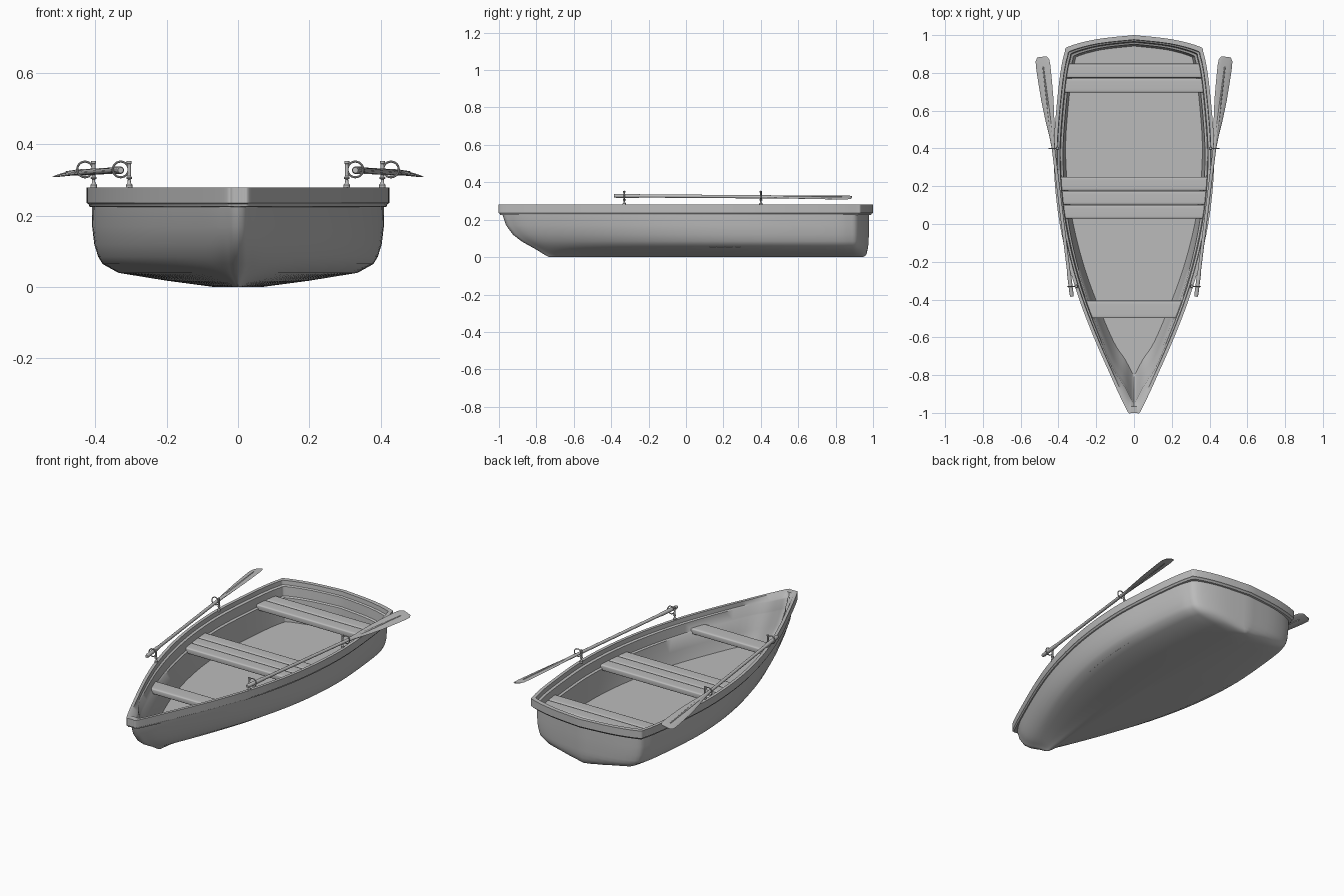
import bpy, bmesh, math
from mathutils import Vector

cube = bpy.data.objects.get("Cube")
if cube:
    bpy.data.objects.remove(cube, do_unlink=True)

grey = bpy.data.materials.new("plain_grey")
grey.use_nodes = True
COLOUR = (0.5, 0.5, 0.5, 1)
grey.diffuse_color = COLOUR
grey.node_tree.nodes["Principled BSDF"].inputs["Base Color"].default_value = COLOUR


def finish(name, bm, angle=40):
    bmesh.ops.recalc_face_normals(bm, faces=bm.faces)
    mesh = bpy.data.meshes.new(name)
    bm.to_mesh(mesh)
    bm.free()
    obj = bpy.data.objects.new(name, mesh)
    bpy.context.collection.objects.link(obj)
    mesh.materials.append(grey)
    bpy.ops.object.select_all(action='DESELECT')
    obj.select_set(True)
    bpy.context.view_layer.objects.active = obj
    bpy.ops.object.shade_smooth_by_angle(angle=math.radians(angle))


def loft(bm, rings):
    """Skin a row of closed rings and cap both ends."""
    loops = [[bm.verts.new(p) for p in ring] for ring in rings]
    n = len(loops[0])
    for a, b in zip(loops, loops[1:]):
        for i in range(n):
            j = (i + 1) % n
            bm.faces.new((a[i], a[j], b[j], b[i]))
    bm.faces.new(loops[0])
    bm.faces.new(loops[-1])


def smooth_path(points, steps=4):
    """Catmull-Rom curve through the points."""
    p = [Vector(q) for q in points]
    p = [p[0]] + p + [p[-1]]
    out = []
    for a, b, c, d in zip(p, p[1:], p[2:], p[3:]):
        for k in range(steps):
            t = k / steps
            out.append(0.5 * (2 * b + (c - a) * t + (2 * a - 5 * b + 4 * c - d) * t * t
                              + (3 * b - a - 3 * c + d) * t ** 3))
    return out + [p[-1]]


# Plan outlines of one half of the boat: half width, y, from bow to stern
BEAM = 0.425
blunt_bow = [(0, -1), (.015, -1), (.032, -.996), (.075, -.91)]
round_bow = [(0, -1), (.018, -.992), (.036, -.967), (.072, -.91)]
sharp_bow = [(0, -1), (.012, -.985), (.028, -.955), (.058, -.9)]
sides = [(.125, -.8), (.213, -.6), (.29, -.4), (.35, -.2), (.393, 0),
         (.418, .2), (.425, .4), (.412, .6), (.39, .8)]
square_stern = [(.367, .91), (.345, .94), (.2, .978), (0, 1)]
round_stern = [(.369, .89), (.335, .94), (.2, .98), (0, 1)]
rim_plan = smooth_path(blunt_bow + sides + square_stern)
hull_plan = smooth_path(round_bow + sides + round_stern)
inner_plan = smooth_path(sharp_bow + sides + square_stern)


def half_outline(plan, bow, stern, width):
    return [(p.x * width / BEAM, bow + (p.y + 1) / 2 * (stern - bow)) for p in plan]


def level_ring(plan, z, bow, stern, width):
    half = half_outline(plan, bow, stern, width)
    return [(x, y, z) for x, y in half] + [(-x, y, z) for x, y in reversed(half[1:-1])]


# Hull shell: floor, stepped inner wall, over the rim, down to the keel
inside = [(.055, -.80, .942, .362), (.12, -.885, .947, .369), (.192, -.93, .952, .376),
          (.197, -.935, .962, .388), (.25, -.95, .966, .392), (.255, -.96, .974, .405)]
rim = [(.28, -.965, .976, .407), (.28, -1, 1, .425), (.236, -1, 1, .425),
       (.233, -.992, .993, .419), (.226, -.99, .99, .417)]
outside = [(.224, -.98, .979, .41), (.17, -.962, .979, .409), (.12, -.925, .978, .403),
           (.085, -.88, .976, .392), (.065, -.845, .975, .38), (.04, -.80, .971, .335),
           (.018, -.765, .966, .20), (.006, -.745, .958, .11), (0, -.73, .945, .065)]
bm = bmesh.new()
loft(bm, [level_ring(plan, *level)
          for plan, group in ((inner_plan, inside), (rim_plan, rim), (hull_plan, outside))
          for level in group])
finish("hull", bm, 50)


# Seats: planks with eased edges whose ends follow the inner wall
wall = half_outline(inner_plan, *inside[3][1:])


def wall_x(y):
    for (xa, ya), (xb, yb) in zip(wall, wall[1:]):
        if ya <= y <= yb:
            return xa + (xb - xa) * (y - ya) / (yb - ya) + 0.004
    return 0


def slat(bm, front, back, top=.213, thick=.034):
    mid, half = (front + back) / 2, (back - front) / 2 - .001
    section = []
    for i in range(24):
        a = math.tau * (i + .5) / 24
        c, s = math.cos(a), math.sin(a)
        section.append((mid + half * math.copysign(abs(c) ** .3, c),
                        top - thick / 2 + thick / 2 * math.copysign(abs(s) ** .3, s)))
    loft(bm, [[(side * wall_x(y), y, z) for y, z in section] for side in (-1, 1)])


for name, front, back, count in [("front_seat", -.5, -.405, 1),
                                 ("middle_seat", .028, .25, 3),
                                 ("rear_seat", .695, .85, 2)]:
    bm = bmesh.new()
    step = (back - front) / count
    for k in range(count):
        slat(bm, front + k * step, front + (k + 1) * step)
    finish(name, bm)


# Oars: elliptical rings along a straight line, flattening into a tilted blade
HANDLE, TIP = Vector((.329, -.385, .328)), Vector((.487, .885, .319))
AXIS = (TIP - HANDLE).normalized()
ACROSS = Vector((1, -AXIS.x, -.28)).normalized()
UP = ACROSS.cross(AXIS).normalized()


def oar_rings(stations, side, count=12):
    rings = []
    for t, wide, deep in stations:
        centre = HANDLE.lerp(TIP, t)
        ring = []
        for i in range(count):
            a = math.tau * i / count
            p = centre + ACROSS * wide * math.cos(a) + UP * deep * math.sin(a)
            ring.append((p.x * side, p.y, p.z))
        rings.append(ring)
    return rings


blade = [(0, .008, .008), (.01, .011, .011), (.1, .011, .011), (.11, .009, .009),
         (.62, .009, .009), (.67, .014, .008), (.74, .025, .005), (.82, .034, .004),
         (.9, .038, .004), (.96, .040, .003), (.985, .038, .003), (1, .026, .002)]
rib = [(.6, .009, .009), (.75, .007, .009), (.96, .004, .006)]
for label, side in (("left", 1), ("right", -1)):
    bm = bmesh.new()
    loft(bm, oar_rings(blade, side))
    loft(bm, oar_rings(rib, side))
    finish(label + "_oar", bm)


# Oar locks: turned post on the rim with a ring around the oar
def oar_lock(bm, x, y, side):
    def circle(r, z):
        return [(side * x + r * math.cos(math.tau * i / 12),
                 y + r * math.sin(math.tau * i / 12), z) for i in range(12)]
    profile = [(.009, .275), (.009, .287), (.005, .291), (.004, .302), (.008, .304),
               (.008, .308), (.005, .311), (.005, .345), (.007, .347), (.007, .353)]
    loft(bm, [circle(r, z) for r, z in profile])
    major, minor, n, m = .022, .003, 24, 8
    grid = []
    for i in range(n):
        a = math.tau * i / n
        row = []
        for j in range(m):
            b = math.tau * j / m
            r = major + minor * math.cos(b)
            row.append(bm.verts.new((side * (x + major + .002) + r * math.cos(a),
                                     y + minor * math.sin(b), .33 + r * math.sin(a))))
        grid.append(row)
    for i in range(n):
        for j in range(m):
            k, l = (i + 1) % n, (j + 1) % m
            bm.faces.new((grid[i][j], grid[k][j], grid[k][l], grid[i][l]))


for label, side in (("left", 1), ("right", -1)):
    for place, x, y in (("front", .305, -.33), ("rear", .405, .4)):
        bm = bmesh.new()
        oar_lock(bm, x, y, side)
        finish(f"{label}_{place}_oar_lock", bm)
